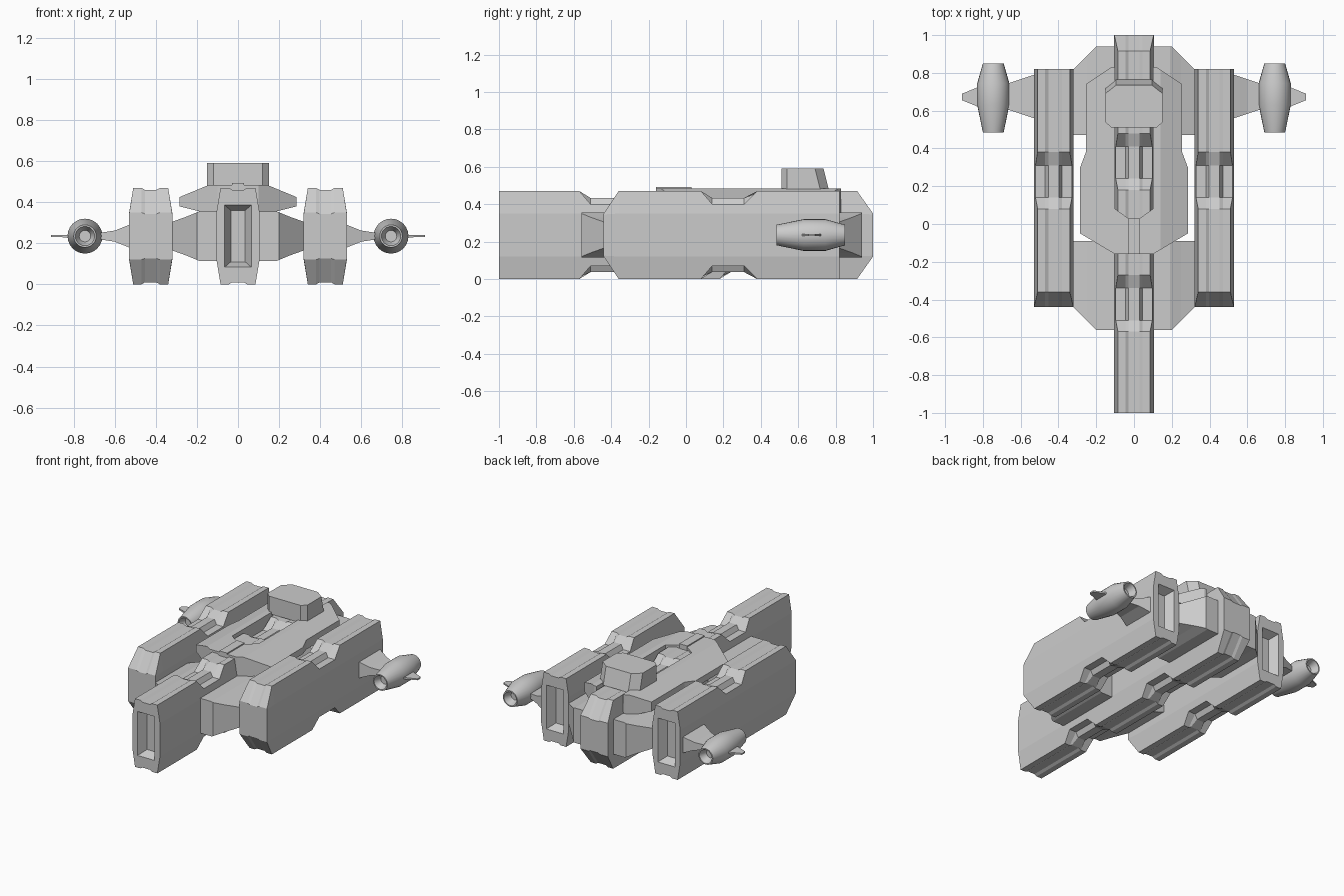
import bpy
import bmesh
from mathutils import Matrix, Vector
from math import pi

cube = bpy.data.objects.get("Cube")
if cube:
    bpy.data.objects.remove(cube, do_unlink=True)

grey = bpy.data.materials.new("hull_grey")
grey.use_nodes = True
COLOUR = (0.6, 0.6, 0.6, 1)
grey.diffuse_color = COLOUR
grey.node_tree.nodes["Principled BSDF"].inputs["Base Color"].default_value = COLOUR

MID = 0.235   # height of the hull's centre line


def finish(name, bm):
    bmesh.ops.recalc_face_normals(bm, faces=bm.faces[:])
    mesh = bpy.data.meshes.new(name)
    bm.to_mesh(mesh)
    bm.free()
    mesh.materials.append(grey)
    obj = bpy.data.objects.new(name, mesh)
    bpy.context.collection.objects.link(obj)
    return obj


def loft(name, rings):
    """Skin a list of equal closed rings and cap both ends."""
    bm = bmesh.new()
    rows = [[bm.verts.new(p) for p in ring] for ring in rings]
    n = len(rows[0])
    for a, b in zip(rows, rows[1:]):
        for i in range(n):
            j = (i + 1) % n
            bm.faces.new((a[i], a[j], b[j], b[i]))
    bm.faces.new(rows[0])
    bm.faces.new(rows[-1])
    return finish(name, bm)


def lerp(table, x):
    for (x0, z0), (x1, z1) in zip(table, table[1:]):
        if x <= x1:
            return z0 + (z1 - z0) * max(0, x - x0) / (x1 - x0)
    return table[-1][1]


def slab(name, plan, top, bottom=None, side=1):
    """Plan outline given thickness by height tables over x."""
    bottom = bottom or [(x, 2 * MID - z) for x, z in top]
    bm = bmesh.new()
    bm.faces.new([bm.verts.new((x, y, 0)) for x, y in plan])
    for x in {p[0] for p in top + bottom}:
        bmesh.ops.bisect_plane(bm, geom=bm.verts[:] + bm.edges[:] + bm.faces[:],
                               plane_co=(x, 0, 0), plane_no=(1, 0, 0))
    low = bm.verts[:]
    new = bmesh.ops.extrude_face_region(bm, geom=bm.faces[:], use_keep_orig=True)["geom"]
    high = [g for g in new if isinstance(g, bmesh.types.BMVert)]
    for v in low:
        v.co.z = lerp(bottom, v.co.x)
    for v in high:
        v.co.z = lerp(top, v.co.x)
    bmesh.ops.scale(bm, vec=(side, 1, 1), verts=bm.verts[:])
    return finish(name, bm)


# Hull pods: grooved section lofted along y, with notches and one tapered end
def section(cx, y, h, groove):
    shoulder = min(0.115, h - 0.005)
    edge = 0.105 - 0.02 * (h - shoulder) / 0.12
    half = [(0.105, shoulder), (edge, h), (0.045, h), (0.028, groove)]
    top = half + [(-x, z) for x, z in reversed(half)]
    ring = top + [(x, -z) for x, z in reversed(top)]
    return [Vector((cx + x, y, MID + z)) for x, z in ring]


def notch(start):
    return [(start, 0.235, 0.225), (start + 0.06, 0.165, 0.198),
            (start + 0.23, 0.165, 0.198), (start + 0.3, 0.235, 0.225)]


def pod(name, cx, stations, window_y, inward):
    obj = loft(name, [section(cx, *s) for s in stations])
    # Recessed window cut into the flat end
    rings = []
    for t, w, h in ((-0.02, 0.075, 0.16), (0.06, 0.035, 0.125)):
        y = window_y + inward * t
        rings.append([(cx + sx * w, y, MID + sz * h)
                      for sx, sz in ((-1, -1), (1, -1), (1, 1), (-1, 1))])
    cutter = loft("window_cutter", rings)
    cutter.hide_render = True
    mod = obj.modifiers.new("window", 'BOOLEAN')
    mod.operation = 'DIFFERENCE'
    mod.solver = 'EXACT'
    mod.object = cutter
    bpy.context.view_layer.objects.active = obj
    bpy.ops.object.modifier_apply(modifier=mod.name)
    bpy.data.objects.remove(cutter, do_unlink=True)


FULL, TIP = (0.235, 0.225), (0.115, 0.108)
pod("centre_pod", 0, [(-1, *FULL)] + notch(-0.57) + notch(0.18)
    + [(0.915, *FULL), (1, *TIP)], -1, 1)

# Engine profile as (radius, y), hollow at both ends
ENGINE = [(0, 0.53), (0.028, 0.53), (0.047, 0.485), (0.055, 0.485), (0.085, 0.63),
          (0.085, 0.745), (0.055, 0.85), (0.047, 0.85), (0.028, 0.8), (0, 0.8)]


def engine(name, x):
    bm = bmesh.new()
    verts = [bm.verts.new((x + r, y, MID)) for r, y in ENGINE]
    edges = [bm.edges.new(pair) for pair in zip(verts, verts[1:])]
    bmesh.ops.spin(bm, geom=verts + edges, cent=(x, 0, MID), axis=(0, 1, 0),
                   angle=2 * pi, steps=24)
    bmesh.ops.remove_doubles(bm, verts=bm.verts[:], dist=0.0005)
    obj = finish(name, bm)
    bpy.ops.object.select_all(action='DESELECT')
    obj.select_set(True)
    bpy.context.view_layer.objects.active = obj
    bpy.ops.object.shade_smooth_by_angle(angle=0.4)


BRACE = [(0, 0.355), (0.19, 0.355), (0.25, 0.33), (0.32, 0.305), (0.36, 0.305)]
DECK_TOP = [(0, 0.485), (0.14, 0.485), (0.285, 0.425)]
DECK_LOW = [(0, 0.35), (0.185, 0.355), (0.285, 0.38)]

for label, s in (("left", 1), ("right", -1)):
    pod(label + "_pod", s * 0.425, [(-0.44, *TIP), (-0.36, *FULL)] + notch(0.08)
        + [(0.82, *FULL)], 0.82, -1)
    # Cross braces between the pods
    slab(label + "_front_brace", [(0, -0.56), (0.2, -0.56), (0.32, -0.44), (0.36, -0.4),
                                  (0.36, -0.09), (0, -0.09)], BRACE, side=s)
    slab(label + "_rear_brace", [(0, 0.47), (0.36, 0.47), (0.36, 0.78), (0.32, 0.82),
                                 (0.2, 0.94), (0, 0.94)], BRACE, side=s)
    # Deck half with the open slot along the middle
    slab(label + "_deck", [(0.03, -0.16), (0.1, -0.16), (0.285, -0.05), (0.285, 0.3),
                           (0.255, 0.38), (0.255, 0.74), (0.12, 0.83), (0.1, 0.83),
                           (0.1, 0.08), (0.03, 0.03)], DECK_TOP, DECK_LOW, side=s)
    # Wing, engine and outer fin
    slab(label + "_wing", [(0.5, 0.55), (0.68, 0.61), (0.68, 0.74), (0.5, 0.8)],
         [(0.5, 0.295), (0.53, 0.29), (0.6, 0.262), (0.68, 0.25)], side=s)
    engine(label + "_engine", s * 0.745)
    slab(label + "_fin", [(0.8, 0.61), (0.91, 0.655), (0.91, 0.69), (0.8, 0.735)],
         [(0.8, MID + 0.006), (0.91, MID + 0.005)], side=s)

# Raised strip at the front of the deck
slab("deck_strip", [(-0.03, -0.16), (0.03, -0.16), (0.03, 0.03), (-0.03, 0.03)],
     [(-0.03, 0.493), (0.03, 0.493)], [(-0.03, 0.44), (0.03, 0.44)])

# Bridge tower with a sloping rear
HALF = [(0.12, 0.51), (0.152, 0.54), (0.152, 0.69), (0.095, 0.735)]
plan = HALF + [(-x, y) for x, y in reversed(HALF)]
loft("bridge", [[(x, y + (back if y > 0.6 else 0), z) for x, y in plan]
                for z, back in ((0.47, 0.03), (0.59, 0))])
